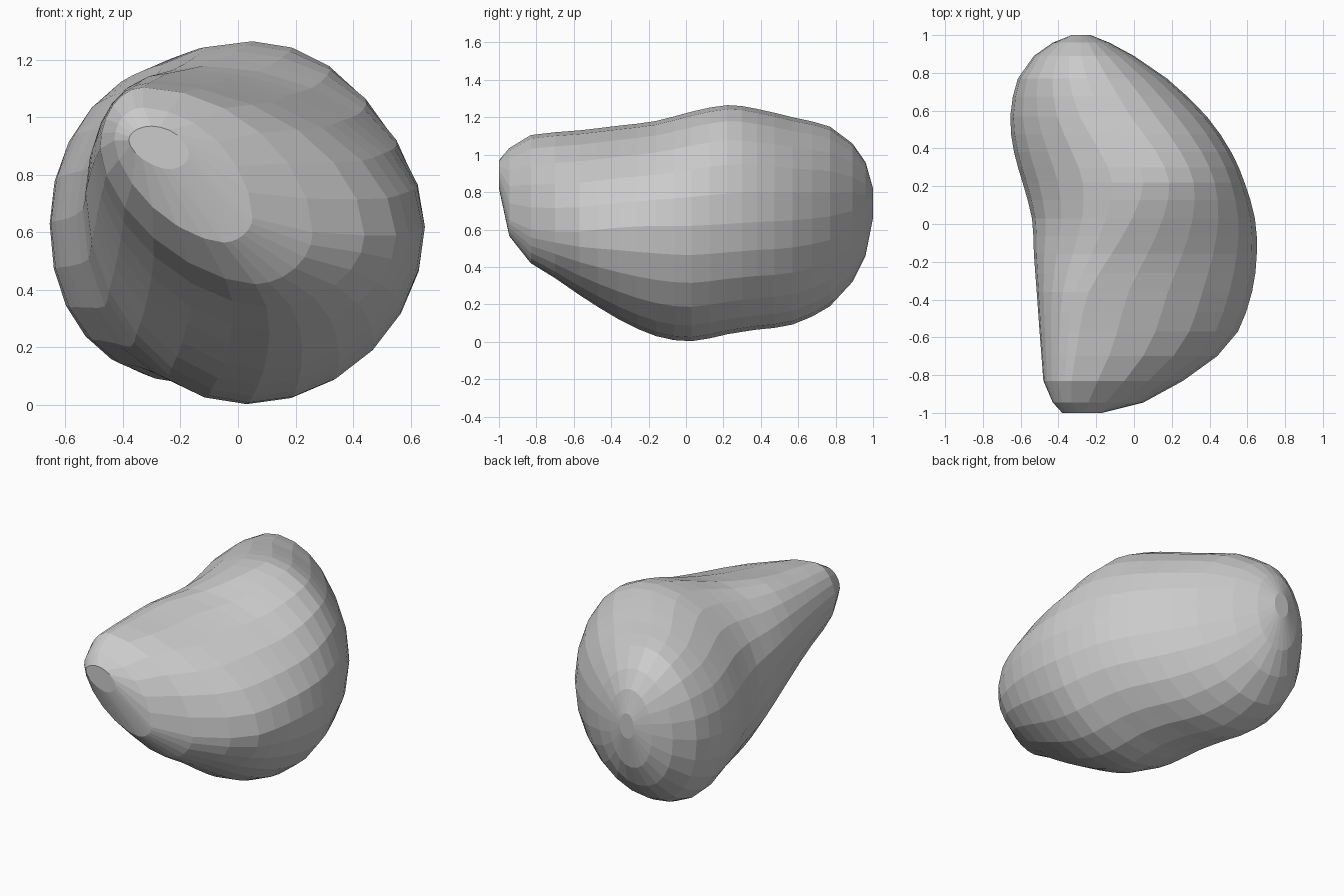
import bpy, bmesh, math

if "Cube" in bpy.data.objects:
    bpy.data.objects.remove(bpy.data.objects["Cube"])

# Cross-sections along y: y, left (x, z), top (x, z), right (x, z), bottom (x, z)
SECTIONS = [
    (-1.00, -.38, .92, -.30, .97, -.17, .87, -.24, .82),
    (-.945, -.43, .92, -.33, 1.035, .05, .65, -.05, .565),
    (-.83, -.48, .89, -.33, 1.105, .26, .60, .06, .42),
    (-.70, -.49, .87, -.31, 1.12, .44, .59, .10, .34),
    (-.57, -.50, .85, -.29, 1.13, .55, .59, .11, .25),
    (-.36, -.515, .80, -.24, 1.155, .625, .61, .09, .12),
    (-.16, -.53, .74, -.12, 1.18, .65, .62, .05, .03),
    (.03, -.54, .68, -.01, 1.23, .64, .62, .03, .003),
    (.22, -.59, .65, .05, 1.265, .585, .63, -.01, .04),
    (.38, -.635, .64, -.02, 1.245, .515, .64, -.08, .065),
    (.57, -.655, .63, -.16, 1.20, .385, .65, -.20, .092),
    (.77, -.615, .65, -.25, 1.15, .175, .67, -.27, .19),
    (.89, -.53, .68, -.28, 1.06, .00, .70, -.28, .32),
    (.96, -.43, .71, -.28, .96, -.13, .72, -.28, .46),
    (1.00, -.33, .74, -.28, .82, -.23, .74, -.28, .66),
]
QUARTER = 6  # sides per quarter of the ring


def refined(rows):
    """Insert a smooth middle section wherever two sections lie far apart."""
    out = [rows[0]]
    for i in range(1, len(rows)):
        if rows[i][0] - rows[i - 1][0] > .155:
            a, b, c, d = rows[i - 2], rows[i - 1], rows[i], rows[i + 1]
            out.append([(9 * (q + r) - p - s) / 16 for p, q, r, s in zip(a, b, c, d)])
        out.append(rows[i])
    return out


def quarter(start, end, horizontal_end, power):
    """Rounded corner between two extremes; power 2 is an ellipse arc."""
    points = []
    for i in range(QUARTER):
        t = math.pi / 2 * i / QUARTER
        a = math.sin(t) ** (2 / power)
        b = 1 - math.cos(t) ** (2 / power)
        fx, fz = (b, a) if horizontal_end else (a, b)
        points.append((start[0] + (end[0] - start[0]) * fx,
                       start[1] + (end[1] - start[1]) * fz))
    return points


def ring(section):
    y, xl, zl, xt, zt, xr, zr, xb, zb = section
    left, top, right, bottom = (xl, zl), (xt, zt), (xr, zr), (xb, zb)
    # flatter slopes at the narrow front end, fuller at the round back end
    f = min(1, max(0, (y + .9) / 1.4))
    pts = (quarter(left, top, True, 2.0)
           + quarter(top, right, False, 1.85 + .17 * f)
           + quarter(right, bottom, True, 1.87 + .15 * f)
           + quarter(bottom, left, False, 1.62 + .55 * f))
    return [(x, y, z) for x, z in pts]


# Bean body lofted through the rings
bm = bmesh.new()
rings = [[bm.verts.new(co) for co in ring(s)] for s in refined(SECTIONS)]
n = 4 * QUARTER
for r0, r1 in zip(rings, rings[1:]):
    for i in range(n):
        j = (i + 1) % n
        bm.faces.new((r0[i], r0[j], r1[j], r1[i]))
bm.faces.new(rings[0])
bm.faces.new(rings[-1])
bmesh.ops.recalc_face_normals(bm, faces=bm.faces)
mesh = bpy.data.meshes.new("bean_body")
bm.to_mesh(mesh)
bm.free()
body = bpy.data.objects.new("bean_body", mesh)
bpy.context.collection.objects.link(body)
